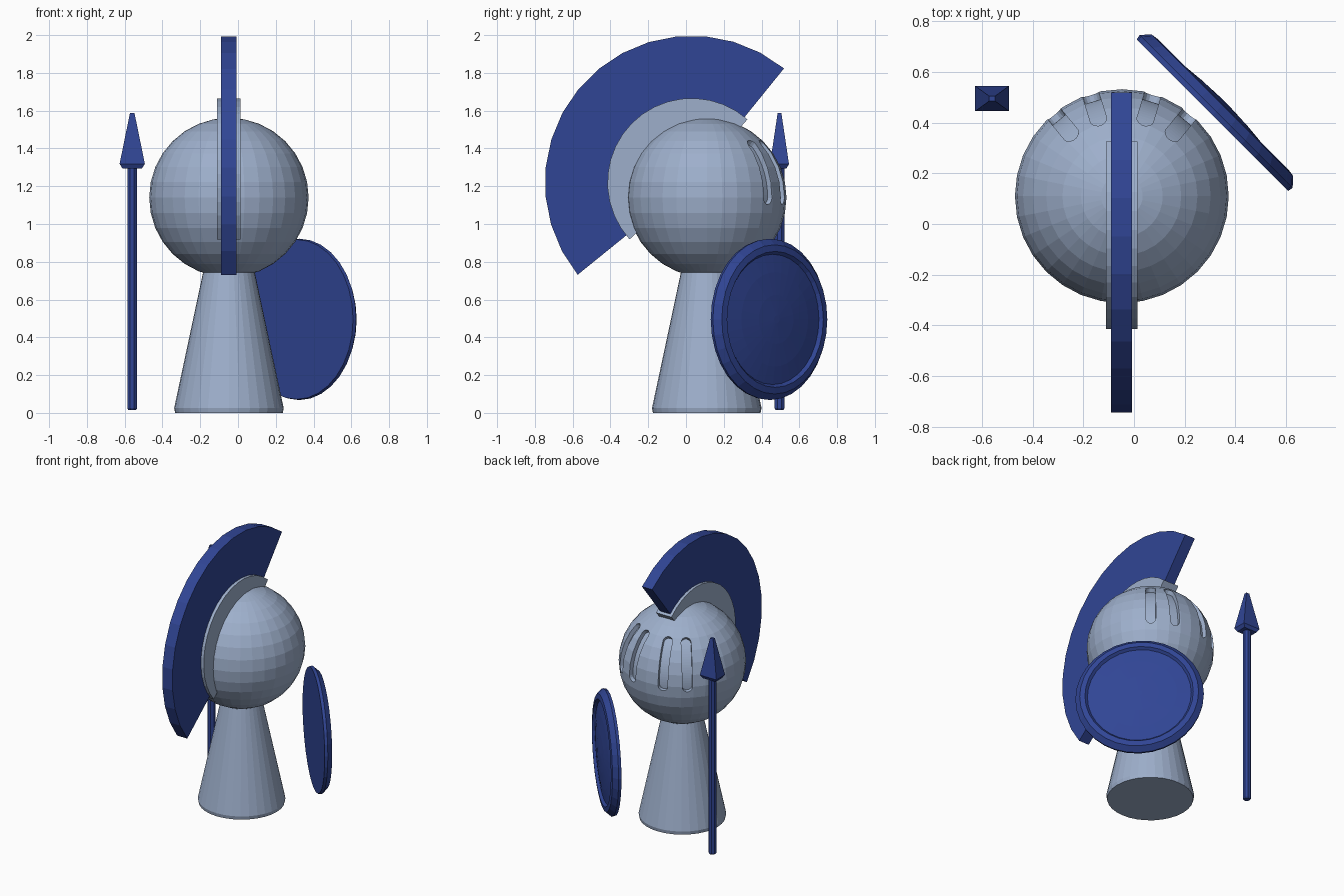
import bpy, bmesh, math
from mathutils import Vector, Matrix

if "Cube" in bpy.data.objects:
    bpy.data.objects.remove(bpy.data.objects["Cube"])

def material(name, rgb):
    m = bpy.data.materials.new(name)
    m.diffuse_color = (*rgb, 1)
    m.use_nodes = True
    m.node_tree.nodes["Principled BSDF"].inputs["Base Color"].default_value = m.diffuse_color
    return m

STEEL = material("steel grey", (0.34, 0.43, 0.60))
BLUE = material("deep blue", (0.030, 0.060, 0.30))
CX, CY = -0.048, 0.11          # body axis
HEAD = Vector((CX, CY, 1.14))  # head centre

def finish(name, bm, mat):
    bmesh.ops.recalc_face_normals(bm, faces=bm.faces)
    me = bpy.data.meshes.new(name)
    bm.to_mesh(me)
    bm.free()
    me.materials.append(mat)
    ob = bpy.data.objects.new(name, me)
    bpy.context.collection.objects.link(ob)
    return ob

def rings_mesh(bm, rings):
    """Skin a list of equal-length point rings and cap both ends."""
    loops = [[bm.verts.new(p) for p in r] for r in rings]
    n = len(loops[0])
    for a, b in zip(loops, loops[1:]):
        for i in range(n):
            j = (i + 1) % n
            bm.faces.new((a[i], a[j], b[j], b[i]))
    bm.faces.new(loops[0])
    bm.faces.new(loops[-1])

def lathe(name, profile, n, matrix, mat, phase=0.0):
    bm = bmesh.new()
    ang = [2 * math.pi * (i + phase) / n for i in range(n)]
    rings_mesh(bm, [[matrix @ Vector((r * math.cos(a), r * math.sin(a), z))
                     for a in ang] for r, z in profile])
    return finish(name, bm, mat)

def arc_band(name, r0, r1, a0, a1, x0, x1, n, mat):
    """Thick arc in the yz plane."""
    bm = bmesh.new()
    rings = []
    for i in range(n + 1):
        a = math.radians(a0 + (a1 - a0) * i / n)
        rings.append([(x, 0.03 + r * math.cos(a), 1.22 + r * math.sin(a))
                      for x, r in ((x0, r0), (x1, r0), (x1, r1), (x0, r1))])
    rings_mesh(bm, rings)
    return finish(name, bm, mat)

# body cone
lathe("body", [(0.285, 0), (0.29, 0.025), (0.125, 0.80)], 32,
      Matrix.Translation((CX, CY, 0)), STEEL)

# head
bm = bmesh.new()
bmesh.ops.create_uvsphere(bm, u_segments=32, v_segments=16, radius=0.422,
                          matrix=Matrix.Translation(HEAD))
head = finish("head", bm, STEEL)

# visor slots: round-ended shells following the head, cut 0.03 deep
def slot_cutter(azimuth):
    bm = bmesh.new()
    rings, steps, hw = [], 16, 0.033
    lo, hi, cap = -5, 46, 4.5
    els = [lo, lo + 1, lo + 2.5] + [lo + cap + (hi - lo - 2 * cap) * i / steps
           for i in range(steps + 1)] + [hi - 2.5, hi - 1, hi]
    for e in els:
        d = max(0, 1 - min(e - lo, hi - e) / cap)
        w = hw * max(0.25, math.sqrt(max(0, 1 - d * d)))
        er = math.radians(e)
        ring = []
        for r, s in ((0.39, -1), (0.39, 1), (0.50, 1), (0.50, -1)):
            ring.append((s * w, r * math.cos(er), r * math.sin(er)))
        rings.append(ring)
    rings_mesh(bm, rings)
    bm.transform(Matrix.Translation(HEAD) @ Matrix.Rotation(math.radians(azimuth), 4, 'Z'))
    return finish("slot_cutter", bm, STEEL)

for az in (-39.5, -17, 17, 39.5):
    cutter = slot_cutter(az)
    mod = head.modifiers.new("slot", 'BOOLEAN')
    mod.operation, mod.solver, mod.object = 'DIFFERENCE', 'EXACT', cutter
    bpy.context.view_layer.objects.active = head
    bpy.ops.object.modifier_apply(modifier=mod.name)
    bpy.data.objects.remove(cutter)

# crest and its holder
arc_band("crest", 0.42, 0.777, 51, 219, -0.09, -0.008, 15, BLUE)
arc_band("crest_holder", 0.30, 0.446, 48.5, 222.5, -0.11, 0.014, 18, STEEL)

# shield: flat back, bevelled rim, shallow domed face
normal = Vector((1, 1, 0)).normalized()
place = Matrix.Translation((0.31, 0.43, 0.495)) @ normal.to_track_quat('Z', 'Y').to_matrix().to_4x4()
lathe("shield", [(0.02, 0), (0.423, 0), (0.427, 0.02), (0.395, 0.055), (0.36, 0.06),
                 (0.345, 0.042), (0.25, 0.056), (0.13, 0.067), (0.02, 0.072)],
      32, place, BLUE)

# spear
SPEAR = Matrix.Translation((-0.56, 0.495, 0))
lathe("spear_shaft", [(0.022, 0.015), (0.028, 0.025), (0.028, 1.31)], 8, SPEAR, BLUE, 0.5)
bm = bmesh.new()
rings_mesh(bm, [[SPEAR @ Vector((sx * hx, sy * hy, z))
                 for sx, sy in ((-1, -1), (1, -1), (1, 1), (-1, 1))]
                for hx, hy, z in ((0.052, 0.038, 1.295), (0.067, 0.05, 1.318),
                                  (0.012, 0.010, 1.587))])
finish("spear_head", bm, BLUE)
